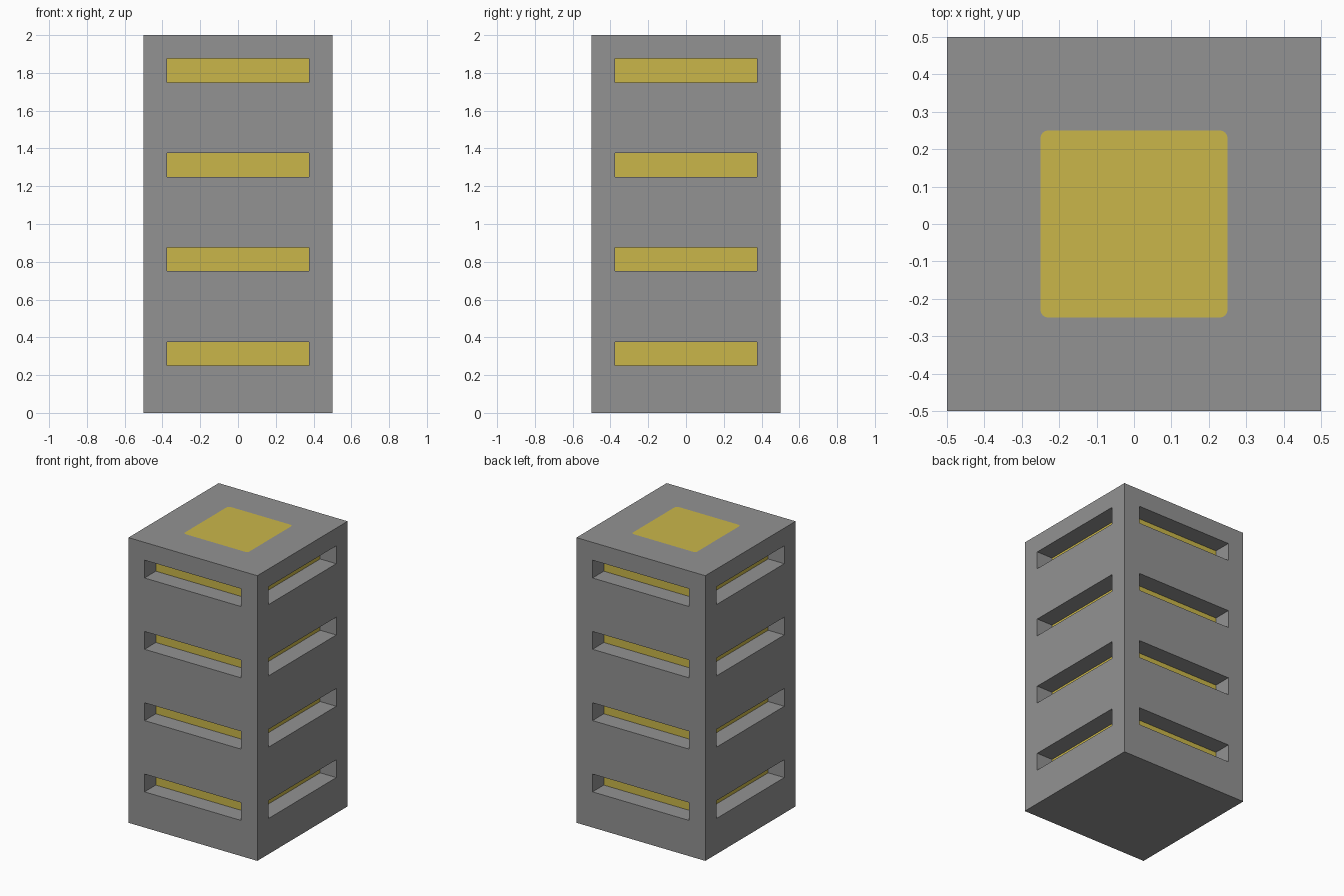
import bpy, bmesh, math
from mathutils import Matrix, Vector

cube = bpy.data.objects.get("Cube")
if cube:
    bpy.data.objects.remove(cube, do_unlink=True)


def material(name, rgb):
    m = bpy.data.materials.new(name)
    m.use_nodes = True
    m.diffuse_color = (*rgb, 1)
    m.node_tree.nodes["Principled BSDF"].inputs["Base Color"].default_value = (*rgb, 1)
    return m


HALF, HEIGHT = 0.5, 2.0          # body half width and height
SLOT, SLOT_H, DEPTH = 0.375, 0.125, 0.125
PANEL, RADIUS, STEPS = 0.25, 0.02, 4
GREY, YELLOW = 0, 1

bm = bmesh.new()


def face(points, mat=GREY):
    f = bm.faces.new([bm.verts.new(p) for p in points])
    f.material_index = mat


# Four walls, each a grid with four recessed light slots
columns = [-HALF, -SLOT, SLOT, HALF]
rows = [0.0]
for floor in range(4):
    z = 0.25 + 0.5 * floor
    rows += [z, z + SLOT_H]
rows.append(HEIGHT)

for side in range(4):
    turn = Matrix.Rotation(side * math.pi / 2, 3, 'Z')
    for c in range(3):
        for r in range(len(rows) - 1):
            u0, u1, z0, z1 = columns[c], columns[c + 1], rows[r], rows[r + 1]
            loop = [(u0, z0), (u1, z0), (u1, z1), (u0, z1)]
            outer = [turn @ Vector((u, -HALF, z)) for u, z in loop]
            if c == 1 and r % 2 == 1:
                inner = [turn @ Vector((u, -HALF + DEPTH, z)) for u, z in loop]
                face(inner, YELLOW)
                for i in range(4):
                    j = (i + 1) % 4
                    face([outer[i], outer[j], inner[j], inner[i]])
            else:
                face(outer)

# Base and roof, with a rounded yellow panel cut flush into the roof
signs = [(1, 1), (-1, 1), (-1, -1), (1, -1)]
corners = [Vector((x * HALF, y * HALF, HEIGHT)) for x, y in signs]
face([(p.x, p.y, 0) for p in reversed(corners)])

arcs = []
for k, (sx, sy) in enumerate(signs):
    angles = [math.pi / 2 * (k + i / STEPS) for i in range(STEPS + 1)]
    arcs.append([Vector((sx * (PANEL - RADIUS) + RADIUS * math.cos(a),
                         sy * (PANEL - RADIUS) + RADIUS * math.sin(a), HEIGHT)) for a in angles])
face([p for arc in arcs for p in arc], YELLOW)
for k in range(4):
    n = (k + 1) % 4
    face([corners[k], corners[n], arcs[n][0], arcs[k][-1]])
    for i in range(STEPS):
        face([corners[k], arcs[k][i + 1], arcs[k][i]])

bmesh.ops.remove_doubles(bm, verts=bm.verts[:], dist=0.0001)

mesh = bpy.data.meshes.new("tower_body")
bm.to_mesh(mesh)
bm.free()
mesh.materials.append(material("grey", (0.29, 0.29, 0.29)))
mesh.materials.append(material("yellow", (0.59, 0.47, 0.068)))
tower = bpy.data.objects.new("tower_body", mesh)
bpy.context.collection.objects.link(tower)
